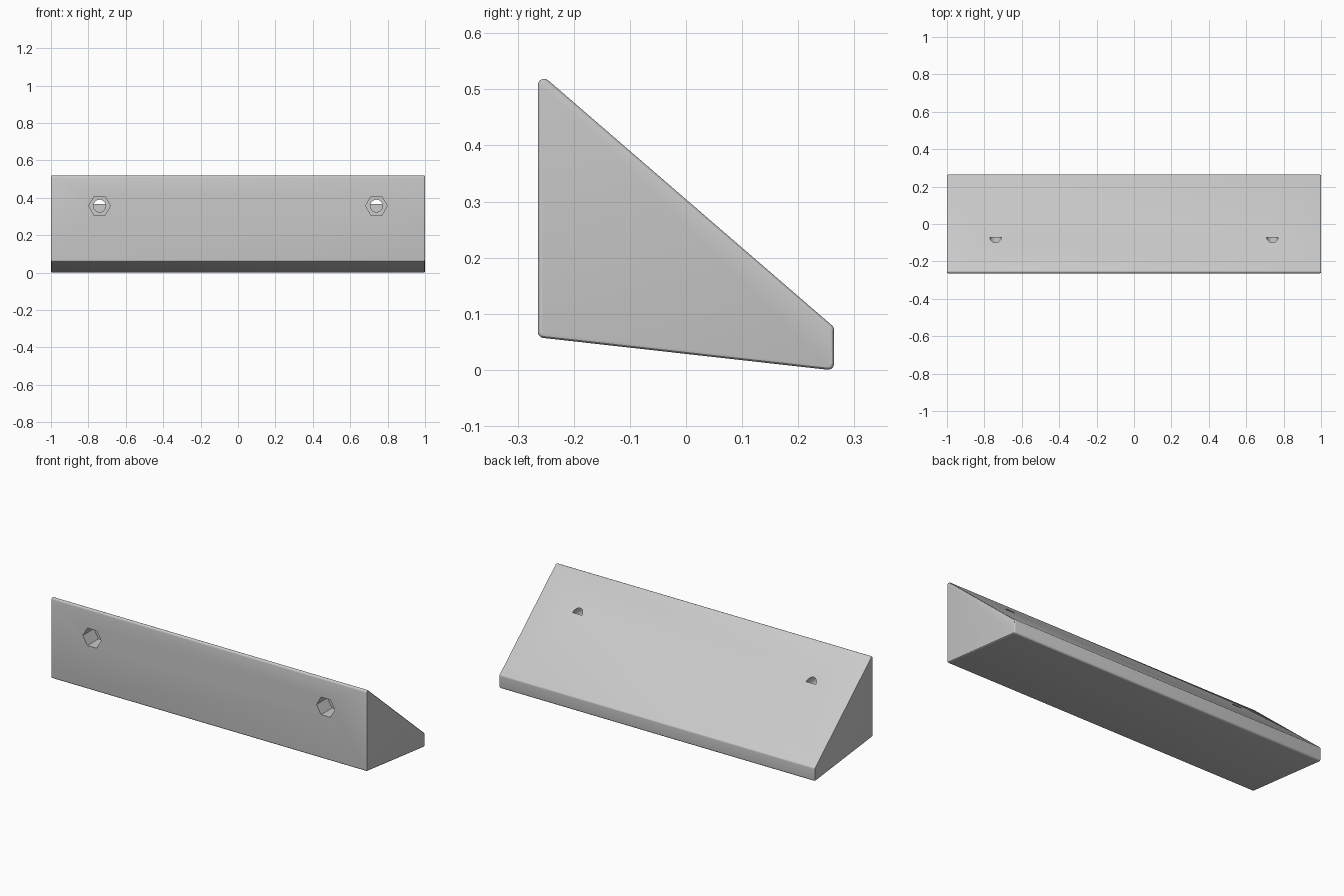
import bpy, bmesh, math
from mathutils import Vector

cube = bpy.data.objects.get("Cube")
if cube:
    bpy.data.objects.remove(cube, do_unlink=True)

GREY = (0.585, 0.585, 0.585, 1)
FRONT_Y, BOLT_X, BOLT_Z = -0.264, 0.74, 0.357

grey = bpy.data.materials.new("plain grey")
grey.use_nodes = True
grey.diffuse_color = GREY
grey.node_tree.nodes["Principled BSDF"].inputs["Base Color"].default_value = GREY


def new_object(name, bm):
    bmesh.ops.recalc_face_normals(bm, faces=bm.faces)
    mesh = bpy.data.meshes.new(name)
    bm.to_mesh(mesh)
    bm.free()
    mesh.materials.append(grey)
    obj = bpy.data.objects.new(name, mesh)
    bpy.context.collection.objects.link(obj)
    return obj


def fillet(corners, radius, steps=5):
    """Round every corner of a closed outline with the same radius."""
    points = []
    for i, corner in enumerate(corners):
        a = (corners[i - 1] - corner).normalized()
        b = (corners[(i + 1) % len(corners)] - corner).normalized()
        half = a.angle(b) / 2
        centre = corner + (a + b).normalized() * radius / math.sin(half)
        start = (corner + a * radius / math.tan(half) - centre).normalized()
        end = (corner + b * radius / math.tan(half) - centre).normalized()
        points += [centre + start.slerp(end, s / steps) * radius for s in range(steps + 1)]
    return points


def extrude(bm, face, vec):
    grown = bmesh.ops.extrude_face_region(bm, geom=[face])["geom"]
    bmesh.ops.translate(bm, vec=vec,
                        verts=[v for v in grown if isinstance(v, bmesh.types.BMVert)])


def prism_cutter(name, x, sides, radius, y0, y1):
    """Prism along y, with a corner pointing along x."""
    bm = bmesh.new()
    angles = [2 * math.pi * i / sides for i in range(sides)]
    ring = [bm.verts.new((x + radius * math.cos(t), y0, BOLT_Z + radius * math.sin(t)))
            for t in angles]
    extrude(bm, bm.faces.new(ring), (0, y1 - y0, 0))
    return new_object(name, bm)


# Wedge body: rounded side profile extruded along x, end rims softened
outline = [Vector((-1, y, z)) for y, z in
           ((FRONT_Y, 0.532), (FRONT_Y, 0.058), (0.264, -0.001), (0.264, 0.076))]
bm = bmesh.new()
extrude(bm, bm.faces.new([bm.verts.new(p) for p in fillet(outline, 0.011)]), (2, 0, 0))
rims = [e for e in bm.edges if abs(e.verts[0].co.x - e.verts[1].co.x) < 0.01]
bmesh.ops.bevel(bm, geom=rims, offset=0.007, segments=3, profile=0.5, affect='EDGES')
body = new_object("wedge_body", bm)

# Nut pockets in the front, with round holes that break out of the slope
bpy.context.view_layer.objects.active = body
for side in (-1, 1):
    cutters = (
        prism_cutter("nut_pocket_cutter", side * BOLT_X, 6, 0.058, FRONT_Y - 0.05, FRONT_Y + 0.1),
        prism_cutter("bolt_hole_cutter", side * BOLT_X, 32, 0.033, FRONT_Y - 0.04, -0.073),
    )
    for cutter in cutters:
        cutter.hide_render = True
        cut = body.modifiers.new("cut", 'BOOLEAN')
        cut.operation = 'DIFFERENCE'
        cut.solver = 'EXACT'
        cut.object = cutter
        bpy.ops.object.modifier_apply(modifier=cut.name)
        bpy.data.objects.remove(cutter, do_unlink=True)

# Smooth the rounded edges, keep the hard ones
bpy.ops.object.select_all(action='DESELECT')
body.select_set(True)
bpy.ops.object.shade_smooth_by_angle(angle=math.radians(30))
